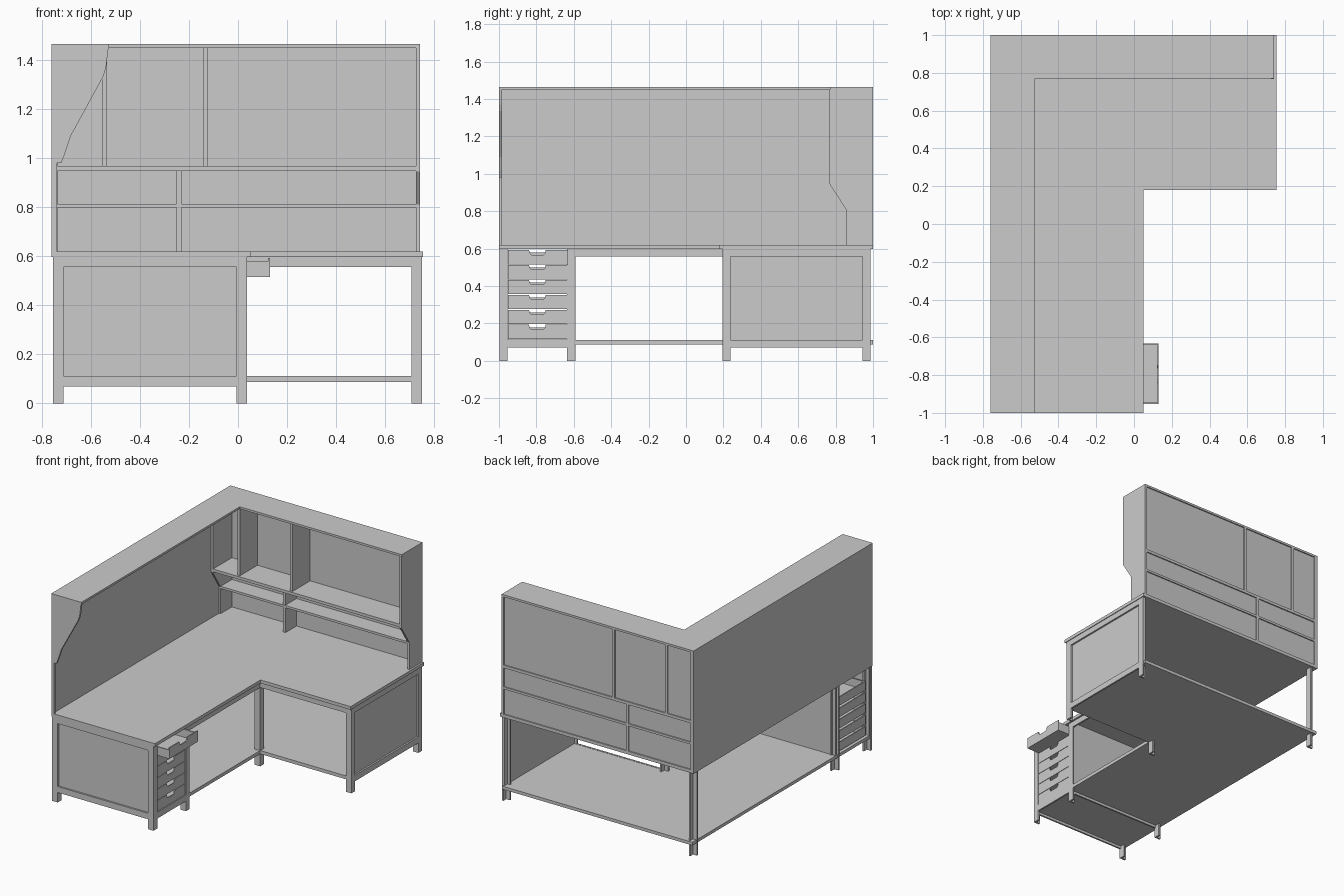
import bpy, bmesh
from mathutils import Vector


def prism(name, pts, axis, lo, hi):
    """Extrude a 2D profile along an axis: 'x' takes (y,z), 'y' takes (x,z), 'z' takes (x,y)."""
    place = {'x': lambda a, b, t: (t, a, b),
             'y': lambda a, b, t: (a, t, b),
             'z': lambda a, b, t: (a, b, t)}[axis]
    bm = bmesh.new()
    face = bm.faces.new([bm.verts.new(place(a, b, lo)) for a, b in pts])
    ext = bmesh.ops.extrude_face_region(bm, geom=[face])
    moved = [v for v in ext['geom'] if isinstance(v, bmesh.types.BMVert)]
    bmesh.ops.translate(bm, verts=moved, vec=Vector(place(0, 0, hi - lo)))
    bmesh.ops.recalc_face_normals(bm, faces=bm.faces[:])
    mesh = bpy.data.meshes.new(name)
    bm.to_mesh(mesh)
    bm.free()
    ob = bpy.data.objects.new(name, mesh)
    bpy.context.collection.objects.link(ob)
    return ob


def box(name, x0, x1, y0, y1, z0, z1):
    return prism(name, [(x0, y0), (x1, y0), (x1, y1), (x0, y1)], 'z', z0, z1)


def ell(x0, x1, xi, y0, y1, yi):
    """L-shaped outline whose inner corner sits at (xi, yi)."""
    return [(x0, y0), (xi, y0), (xi, yi), (x1, yi), (x1, y1), (x0, y1)]


# Desktop and full lower shelf
prism("desktop", ell(-0.76, 0.755, 0.05, -1.0, 1.0, 0.18), 'z', 0.597, 0.62)
prism("lower_shelf", ell(-0.75, 0.74, 0.025, -0.985, 1.0, 0.205), 'z', 0.088, 0.11)

# Legs: angle sections, open towards the back left
W, T = 0.043, 0.012
for i, (x, y) in enumerate([(0.037, -0.997), (-0.712, -0.997), (0.037, -0.635), (-0.712, -0.635),
                            (0.037, 0.195), (0.75, 0.195), (0.75, 0.943), (-0.712, 0.943)]):
    prism(f"leg_{i}", [(x - W, y), (x, y), (x, y + W), (x - T, y + W), (x - T, y + T), (x - W, y + T)],
          'z', 0.0, 0.597)

# Framed end panels: rails top and bottom, recessed panel
for z0, z1 in ((0.07, 0.112), (0.557, 0.597)):
    box("front_rail", -0.712, -0.006, -0.997, -0.985, z0, z1)
    box("side_rail", 0.738, 0.75, 0.238, 0.943, z0, z1)
box("front_panel", -0.75, 0.025, -0.985, -0.975, 0.1, 0.597)
box("side_panel", 0.728, 0.738, 0.2, 0.985, 0.1, 0.597)

# Rails around the knee space
for z0, z1 in ((0.088, 0.112), (0.557, 0.597)):
    box("knee_rail_long", 0.025, 0.037, -0.592, 0.195, z0, z1)
    box("knee_rail_short", 0.037, 0.707, 0.195, 0.207, z0, z1)

# Drawer cabinet
box("cabinet_side", -0.75, 0.025, -0.612, -0.6, 0.1, 0.597)
box("cabinet_front_rail", 0.025, 0.037, -0.954, -0.635, 0.07, 0.115)
box("cabinet_side_rail", -0.712, -0.006, -0.635, -0.623, 0.07, 0.112)


def drawer(name, z, pull):
    y0, y1, h = -0.953, -0.632, 0.077
    xb, xf = -0.735 + pull, 0.032 + pull
    c = -0.795
    # Front with a hand notch cut in the top edge
    prism(name + "_front", [(y0, z), (y1, z), (y1, z + h), (c + 0.045, z + h), (c + 0.04, z + h - 0.018),
                            (c + 0.032, z + h - 0.026), (c - 0.032, z + h - 0.026),
                            (c - 0.04, z + h - 0.018), (c - 0.045, z + h), (y0, z + h)],
          'x', xf - 0.008, xf)
    box(name + "_bottom", xb, xf - 0.008, y0, y1, z, z + 0.006)
    for s, a in (("_near", y0), ("_far", y1 - 0.008)):
        box(name + s, xb, xf - 0.008, a, a + 0.008, z + 0.006, z + 0.062)
    box(name + "_back", xb, xb + 0.008, y0 + 0.008, y1 - 0.008, z + 0.006, z + 0.062)


for i in range(6):
    drawer(f"drawer_{i}", 0.116 + 0.08 * i, 0.098 if i == 5 else 0.0)

# Hutch shell: top, left wall, back wall
prism("hutch_top", [(-0.76, -1.0), (-0.525, -1.0), (-0.525, 0.77), (0.742, 0.77), (0.742, 1.0), (-0.76, 1.0)],
      'z', 1.45, 1.465)
box("hutch_left_wall", -0.76, -0.748, -1.0, 1.0, 0.62, 1.45)
box("hutch_back_wall", -0.748, 0.73, 0.982, 0.992, 0.62, 1.45)

# Shaped end panels
prism("hutch_front_end", [(-0.76, 0.62), (-0.737, 0.62), (-0.737, 0.98), (-0.72, 0.98), (-0.705, 1.02),
                          (-0.682, 1.09), (-0.548, 1.335), (-0.538, 1.37), (-0.528, 1.45), (-0.76, 1.45)],
      'y', -1.0, -0.984)
end_profile = [(0.855, 0.62), (1.0, 0.62), (1.0, 1.45), (0.768, 1.45), (0.768, 0.945), (0.855, 0.81)]
prism("hutch_right_end", end_profile, 'x', 0.726, 0.742)
prism("hutch_corner_end", end_profile, 'x', -0.748, -0.735)

# Shelves and dividers
box("upper_shelf", -0.735, 0.726, 0.772, 1.0, 0.948, 0.968)
box("middle_shelf", -0.735, 0.726, 0.855, 1.0, 0.798, 0.814)
for x, y, z0, z1 in ((-0.25, 0.86, 0.62, 0.798), (-0.25, 0.86, 0.814, 0.948),
                     (-0.143, 0.785, 0.968, 1.45), (-0.555, 0.785, 0.968, 1.45)):
    box("shelf_divider", x, x + 0.02, y, 1.0, z0, z1)
